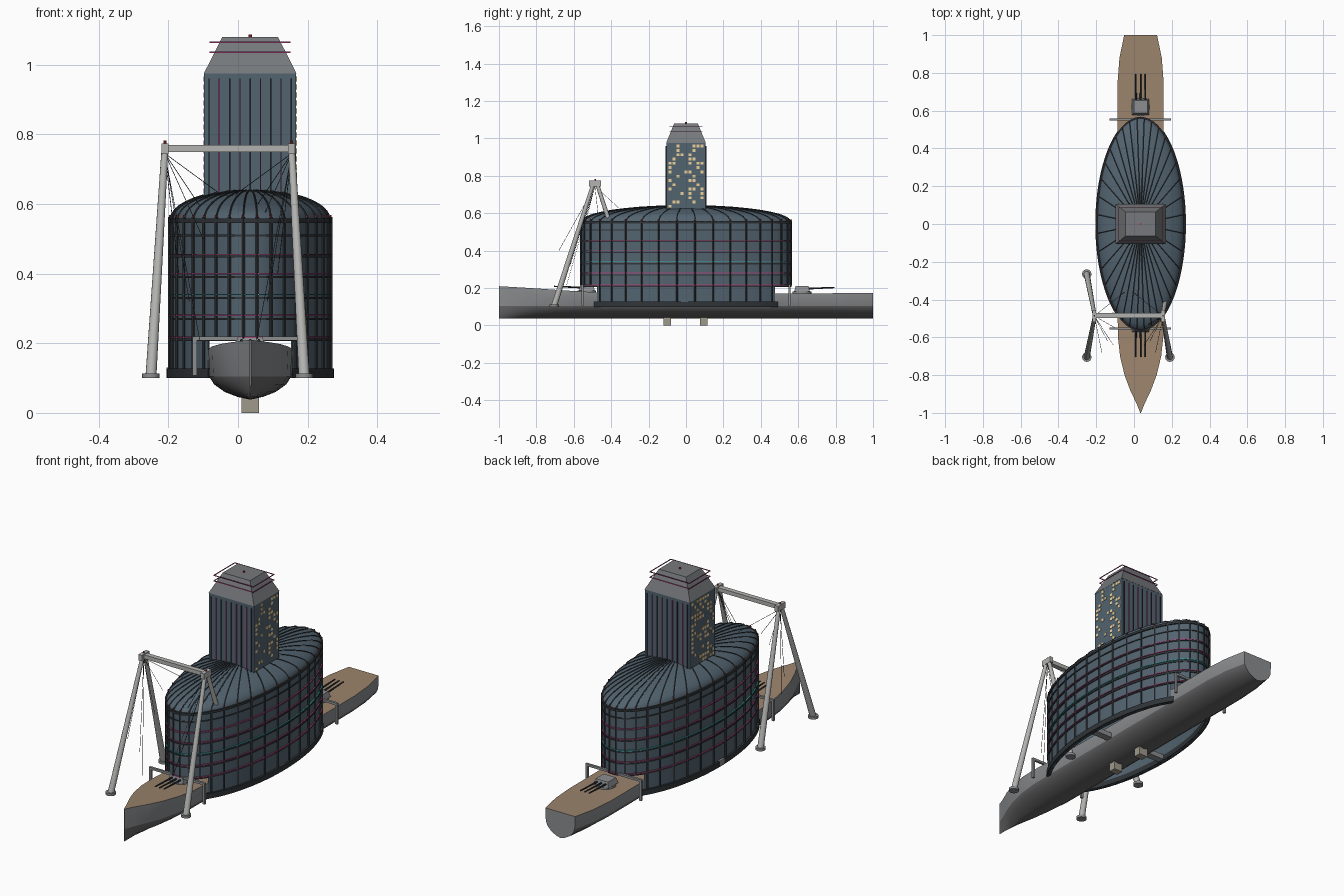
import bpy, bmesh, math, random
from mathutils import Vector, Matrix

if "Cube" in bpy.data.objects:
    bpy.data.objects.remove(bpy.data.objects["Cube"])

random.seed(4)
CX, A, B = 0.035, 0.229, 0.56          # shared centre line, hall ellipse radii
NM = 36                                # mullions round the hall


def mat(name, r, g, b):
    m = bpy.data.materials.new(name)
    m.diffuse_color = (r, g, b, 1)
    m.use_nodes = True
    m.node_tree.nodes["Principled BSDF"].inputs["Base Color"].default_value = m.diffuse_color
    return m


GLASS = mat("blue_glass", 0.085, 0.125, 0.16)
DARK = mat("dark_metal", 0.03, 0.035, 0.04)
STEEL = mat("steel", 0.45, 0.45, 0.44)
HULL = mat("hull_grey", 0.26, 0.27, 0.28)
BOOT = mat("hull_bottom", 0.13, 0.13, 0.135)
DECK = mat("deck_wood", 0.33, 0.23, 0.15)
ROOF = mat("roof_grey", 0.18, 0.19, 0.2)
PINK = mat("pink_light", 0.4, 0.06, 0.2)
CYAN = mat("cyan_light", 0.05, 0.4, 0.4)
WARM = mat("window_light", 0.85, 0.65, 0.33)
RED = mat("red_light", 0.5, 0.03, 0.03)
TIMBER = mat("block_timber", 0.35, 0.32, 0.26)


def make(name, bm, *mats, smooth=False):
    bmesh.ops.recalc_face_normals(bm, faces=bm.faces[:])
    me = bpy.data.meshes.new(name)
    bm.to_mesh(me)
    bm.free()
    for m in mats:
        me.materials.append(m)
    ob = bpy.data.objects.new(name, me)
    bpy.context.collection.objects.link(ob)
    if smooth:
        bpy.context.view_layer.objects.active = ob
        ob.select_set(True)
        bpy.ops.object.shade_smooth_by_angle(angle=math.radians(35))
        ob.select_set(False)
    return ob


def box(bm, x0, x1, y0, y1, z0, z1, tx=1, ty=1):
    """Box with its top scaled by tx, ty."""
    cx, cy, hx, hy = (x0 + x1) / 2, (y0 + y1) / 2, (x1 - x0) / 2, (y1 - y0) / 2
    vs = bmesh.ops.create_cube(bm, size=2)["verts"]
    for v in vs:
        top = v.co.z > 0
        v.co = (cx + v.co.x * hx * (tx if top else 1),
                cy + v.co.y * hy * (ty if top else 1), z1 if top else z0)


def rod(bm, p, q, r, r2=None, n=8):
    p, q = Vector(p), Vector(q)
    d = q - p
    m = Matrix.Translation((p + q) / 2) @ d.to_track_quat('Z', 'Y').to_matrix().to_4x4()
    bmesh.ops.create_cone(bm, cap_ends=True, segments=n, radius1=r,
                          radius2=r if r2 is None else r2, depth=d.length, matrix=m)


def band(bm, out, thick, z0, z1, t0=0, t1=math.tau, n=96):
    """Elliptical strip of rectangular section round the hall."""
    closed = t1 - t0 > 6.28
    rings = []
    for i in range(n if closed else n + 1):
        t = t0 + (t1 - t0) * i / n
        c, s = math.cos(t), math.sin(t)
        rings.append([bm.verts.new((CX + (A + o) * c, (B + o) * s, z)) for o, z in
                      ((out, z0), (out, z1), (out - thick, z1), (out - thick, z0))])
    for i in range(n):
        a, b = rings[i], rings[(i + 1) % len(rings)]
        for k in range(4):
            bm.faces.new((a[k], b[k], b[(k + 1) % 4], a[(k + 1) % 4]))
    if not closed:
        bm.faces.new(rings[0])
        bm.faces.new(rings[-1])


# hull: lofted stations (y, half beam, deck height)
stations = [(-1, .002, .21), (-.95, .022, .207), (-.88, .055, .203), (-.8, .085, .198),
            (-.7, .109, .191), (-.6, .12, .184), (-.45, .122, .176), (0, .122, .172),
            (.75, .122, .172), (.88, .112, .173), (1, .087, .174)]
section = [(.97, .105), (.85, .082), (.6, .06), (.3, .046), (0, .038)]
bm = bmesh.new()
loops = []
for y, w, zd in stations:
    half = [(w, zd)] + [(w * f, z) for f, z in section]
    pts = half + [(-x, z) for x, z in half[-2::-1]]
    loops.append([bm.verts.new((CX + x, y, z)) for x, z in pts])
n = len(loops[0])
for a, b in zip(loops, loops[1:]):
    for k in range(n):
        f = bm.faces.new((a[k], a[(k + 1) % n], b[(k + 1) % n], b[k]))
        f.material_index = 2 if k == n - 1 else (0 if k in (0, n - 2) else 1)
for l in (loops[0], loops[-1]):
    bm.faces.new(l)
make("ship_hull", bm, HULL, BOOT, DECK, smooth=True)

# keel blocks and cross gangway
bm = bmesh.new()
for y in (-.1, .095):
    box(bm, CX - .025, CX + .025, y - .02, y + .02, 0, .05)
make("keel_blocks", bm, TIMBER)
bm = bmesh.new()
box(bm, -.205, .27, -.028, .01, .104, .13)
make("gangway", bm, HULL)

# gun turrets
for name, y, z, d in (("front_turret", -.53, .176, -1), ("rear_turret", .62, .17, 1)):
    bm = bmesh.new()
    rod(bm, (CX, y, z), (CX, y, z + .012), .05, n=20)
    box(bm, CX - .045, CX + .045, y - .042, y + .042, z + .012, z + .04, .8, .8)
    make(name, bm, HULL)
    bm = bmesh.new()
    for dx in (-.025, 0, .025):
        rod(bm, (CX + dx, y + d * .03, z + .027), (CX + dx, y + d * .175, z + .033), .005, .0035)
    make(name + "_barrels", bm, DARK)

# portal frames over the deck at both ends of the hall
bm = bmesh.new()
for y in (-.553, .553):
    box(bm, -.13, .197, y - .006, y + .006, .208, .22)
    for x in (-.124, .191):
        box(bm, x - .006, x + .006, y - .006, y + .006, .108, .21)
make("end_portals", bm, HULL)

# hall walls: full upper ring, side arcs below with openings for the ship
T = math.acos(.53)
arcs = ((-T, T), (math.pi - T, math.pi + T))
bm = bmesh.new()
band(bm, 0, .008, .215, .555)
for t0, t1 in arcs:
    band(bm, 0, .008, .10, .215, t0, t1, 48)
make("hall_wall", bm, GLASS, smooth=True)
bm = bmesh.new()
for t0, t1 in arcs:
    band(bm, .011, .022, .10, .128, t0 - .03, t1 + .03, 48)
make("hall_base_ring", bm, DARK, smooth=True)

# horizontal bands and light strips
bm = bmesh.new()
for i in range(6):
    band(bm, .004, .006, .207 + .06 * i, .213 + .06 * i)
band(bm, .007, .012, .546, .558)
make("hall_floor_bands", bm, DARK, smooth=True)
for name, m, zs in (("pink_strips", PINK, (.217, .28, .4, .455)), ("cyan_strips", CYAN, (.34,))):
    bm = bmesh.new()
    for z in zs:
        band(bm, .006, .008, z - .002, z + .002)
    make(name, bm, m, smooth=True)

# mullions and their tips
bm, tips = bmesh.new(), bmesh.new()
for i in range(NM):
    t = math.tau * (i + .5) / NM
    c, s = math.cos(t), math.sin(t)
    p = Vector((CX + (A + .003) * c, (B + .003) * s, 0))
    z0 = .10 if abs(c) > .53 else .213
    rod(bm, p + Vector((0, 0, z0)), p + Vector((0, 0, .562)), .005, n=4)
    rod(tips, p + Vector((0, 0, .562)), p + Vector((0, 0, .568)), .003, n=6)
make("hall_mullions", bm, DARK)
make("mullion_tips", tips, RED)


# dome roof and radial ribs
def dome(r, t, lift=0):
    return Vector((CX + A * r * math.cos(t), B * r * math.sin(t),
                   .555 + .085 * math.sqrt(max(0, 1 - r * r)) + lift))


bm = bmesh.new()
NS, NR = 96, 10
rows = [[bm.verts.new(dome(math.cos(math.pi / 2 * j / NR), math.tau * i / NS))
         for i in range(NS)] for j in range(NR)]
for a, b in zip(rows, rows[1:]):
    for i in range(NS):
        k = (i + 1) % NS
        bm.faces.new((a[i], a[k], b[k], b[i]))
bm.faces.new(rows[-1])
make("hall_dome", bm, GLASS, smooth=True)
bm = bmesh.new()
for i in range(NM):
    t = math.tau * (i + .5) / NM
    path = [dome(math.cos(math.pi / 2 * j / NR), t, .001) for j in range(NR)]
    for p, q in zip(path, path[1:]):
        rod(bm, p, q, .0028, n=5)
make("dome_ribs", bm, DARK)

# tower with tapered roof
bm = bmesh.new()
box(bm, CX - .132, CX + .132, -.105, .105, .58, .975)
make("tower", bm, GLASS)
bm = bmesh.new()
box(bm, CX - .133, CX + .133, -.106, .106, .975, 1.08, .6, .6)
make("tower_roof", bm, ROOF)
bm = bmesh.new()
rod(bm, (CX, 0, 1.08), (CX, 0, 1.087), .005)
make("roof_beacon", bm, RED)
bm = bmesh.new()
for z in (1.036, 1.065):
    for s in (-1, 1):
        box(bm, CX - .115, CX + .115, s * .087 - .0015, s * .087 + .0015, z - .002, z + .002)
        box(bm, CX + s * .115 - .0015, CX + s * .115 + .0015, -.087, .087, z - .002, z + .002)
make("roof_light_frames", bm, PINK)

# tower fins on front and back, lit windows on the sides
fins, lights, wins = bmesh.new(), bmesh.new(), bmesh.new()
for s in (-1, 1):
    for i in range(9):
        x = CX + (i - 4) * .0295
        b = lights if i % 2 else fins
        box(b, x - .0018, x + .0018, s * .107 - .003, s * .107 + .003, .6, .96)
    for r in range(15):
        for c in range(9):
            if random.random() < .36:
                y, z = (c - 4) * .0215, .637 + r * .023
                x = CX + s * .1325
                box(wins, x - .0015, x + .0015, y - .0075, y + .0075, z - .0075, z + .0075)
make("tower_fins", fins, DARK)
make("tower_light_fins", lights, PINK)
make("tower_windows", wins, WARM)

# gantry crane: beam, heads, splayed legs, foot pads
legs, feet, heads, lamps, cables = (bmesh.new() for _ in range(5))
box(heads, -.21, .155, -.498, -.472, .749, .77)
for hx, fx, s in ((-.21, -.25, 1), (.154, .19, -1)):
    box(heads, hx - .01, hx + .01, -.518, -.455, .744, .774)
    rod(lamps, (hx, -.486, .774), (hx, -.486, .782), .004)
    for fy, hy in ((-.265, -.475), (-.705, -.497)):
        rod(legs, (fx, fy, .105), (hx, hy, .755), .016, .010, 12)
        rod(feet, (fx, fy, .10), (fx, fy, .113), .025, n=16)
    for dx, y, z in ((.04, -.68, .40), (.07, -.62, .32), (.1, -.64, .21), (.11, -.55, .5),
                     (.1, -.47, .595), (.16, -.36, .628)):
        rod(cables, (hx, -.487, .745), (hx + s * dx, y, z), .001, n=4)
make("gantry_legs", legs, STEEL, smooth=True)
make("gantry_feet", feet, HULL, smooth=True)
make("gantry_beam", heads, STEEL)
make("gantry_lamps", lamps, RED)
make("gantry_cables", cables, DARK)
